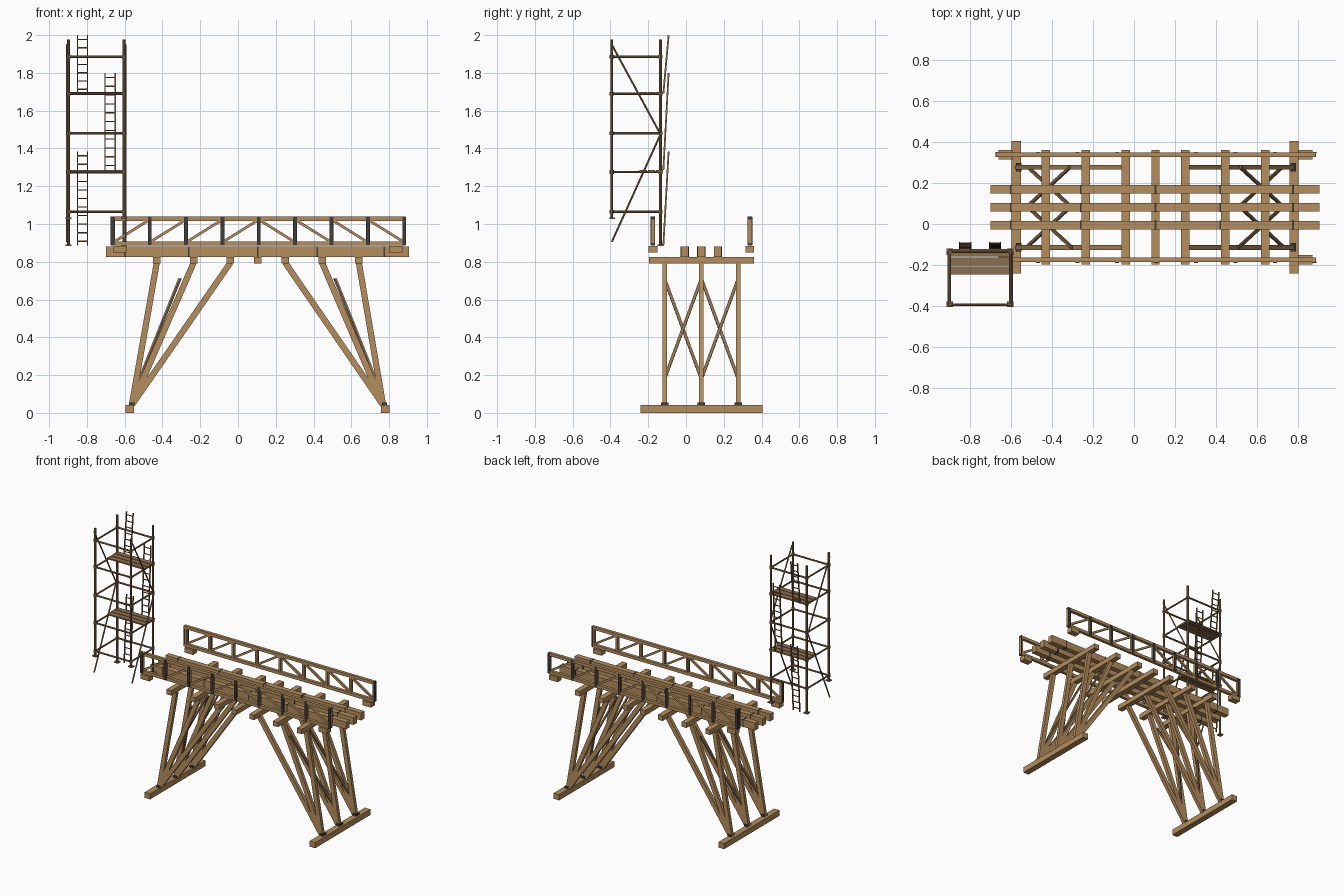
import bpy, bmesh
from mathutils import Vector, Matrix

if "Cube" in bpy.data.objects:
    bpy.data.objects.remove(bpy.data.objects["Cube"])


def material(name, col):
    m = bpy.data.materials.new(name)
    m.diffuse_color = (*col, 1)
    m.use_nodes = True
    m.node_tree.nodes["Principled BSDF"].inputs["Base Color"].default_value = m.diffuse_color
    return m


WOOD = material("timber", (0.46, 0.27, 0.11))
DARK = material("dark_timber", (0.27, 0.16, 0.075))
IRON = material("iron", (0.05, 0.045, 0.04))


class Part:
    """Collects boxes, beams and poles into one named object."""
    def __init__(self, name, mat):
        self.name, self.mat, self.bm = name, mat, bmesh.new()

    def box(self, lo, hi):
        lo, hi = Vector(lo), Vector(hi)
        mat = Matrix.Translation((lo + hi) / 2) @ Matrix.Diagonal((*(hi - lo), 1))
        bmesh.ops.create_cube(self.bm, size=1, matrix=mat)

    def frame(self, a, b, side):
        a, b = Vector(a), Vector(b)
        z = (b - a).normalized()
        y = (Vector(side) - z * z.dot(Vector(side))).normalized()
        x = y.cross(z)
        rot = Matrix((x, y, z)).transposed().to_4x4()
        return Matrix.Translation((a + b) / 2) @ rot, (b - a).length

    def beam(self, a, b, w, d, side=(0, 1, 0)):
        # d is measured along "side", w across it
        m, l = self.frame(a, b, side)
        bmesh.ops.create_cube(self.bm, size=1, matrix=m @ Matrix.Diagonal((w, d, l, 1)))

    def pole(self, a, b, r, n=8):
        d = Vector(b) - Vector(a)
        m, l = self.frame(a, b, (0, 1, 0) if abs(d.y) < 0.9 * d.length else (1, 0, 0))
        bmesh.ops.create_cone(self.bm, cap_ends=True, segments=n, radius1=r, radius2=r, depth=l, matrix=m)

    def done(self):
        me = bpy.data.meshes.new(self.name)
        self.bm.to_mesh(me)
        self.bm.free()
        me.materials.append(self.mat)
        ob = bpy.data.objects.new(self.name, me)
        bpy.context.collection.objects.link(ob)


YC = 0.0815                      # bridge centre line
ROWS = [YC - 0.195, YC, YC + 0.195]
BENTS = [(-0.574, 1, (-0.43, -0.235, -0.04)), (0.78, -1, (0.64, 0.445, 0.25))]

# Trestle legs on both ends: sill, fanned struts, iron shoes, cross braces
for (sx, s, tops), tag in zip(BENTS, ("left", "right")):
    sill = Part(tag + "_sill", WOOD)
    sill.box((sx - 0.0225, YC - 0.3235, 0), (sx + 0.0225, YC + 0.3235, 0.042))
    sill.done()
    struts, shoes = Part(tag + "_struts", WOOD), Part(tag + "_strut_shoes", IRON)
    for y in ROWS:
        for tx in tops:
            struts.beam((sx + s * 0.012, y, 0.042), (tx, y, 0.795), 0.032, 0.024)
        shoes.box((sx - 0.01 + s * 0.008, y - 0.02, 0.042), (sx + 0.018 + s * 0.008, y + 0.02, 0.056))
    struts.done()
    shoes.done()
    braces = Part(tag + "_cross_braces", DARK)
    lo, hi = (sx + s * 0.05, 0.18), (sx + s * 0.262, 0.71)
    for y0, y1 in zip(ROWS, ROWS[1:]):
        for off, (ya, yb) in ((0, (y0, y1)), (0.008 * s, (y1, y0))):
            braces.beam((lo[0] + off, ya, lo[1]), (hi[0] + off, yb, hi[1]), 0.016, 0.01, (-1, 0, 0.4 * s))
    braces.done()

# Cap beams across the bridge
caps = Part("cap_beams", WOOD)
for x in (-0.43, -0.235, -0.04, 0.105, 0.25, 0.445, 0.64):
    caps.box((x - 0.02, YC - 0.278, 0.79), (x + 0.02, YC + 0.278, 0.826))
caps.done()

# Long stringers with iron straps
stringers, straps = Part("stringers", WOOD), Part("stringer_straps", IRON)
for y in (YC - 0.0875, YC, YC + 0.0875):
    stringers.box((-0.70, y - 0.02, 0.826), (0.905, y + 0.02, 0.88))
    for x in (-0.60, -0.26, 0.105, 0.42, 0.775):
        straps.box((x - 0.004, y - 0.022, 0.824), (x + 0.004, y + 0.022, 0.882))
stringers.done()
straps.done()

# Side trusses with end blocks
XS = [-0.66 + 0.1925 * i for i in range(9)]
for tag, s in (("front", -1), ("back", 1)):
    y = YC + s * 0.2565
    blocks = Part(tag + "_truss_blocks", WOOD)
    for x in (-0.625, 0.835):
        blocks.box((x - 0.035, y - 0.023, 0.848), (x + 0.035, y + 0.023, 0.884))
    blocks.done()
    chords = Part(tag + "_truss_chords", WOOD)
    for z in (0.896, 1.028):
        chords.box((-0.672, y - 0.011, z - 0.011), (0.884, y + 0.011, z + 0.011))
    chords.done()
    web = Part(tag + "_truss_web", WOOD)
    plates = Part(tag + "_truss_plates", IRON)
    for i, x in enumerate(XS):
        web.box((x - 0.008, y - 0.009, 0.9), (x + 0.008, y + 0.009, 1.025))
        plates.box((x - 0.01, y + s * 0.008, 0.888), (x + 0.01, y + s * 0.014, 1.036))
        if i < 8:
            za, zb = (0.908, 1.018) if i < 4 else (1.018, 0.908)
            web.beam((x + 0.008, y, za), (XS[i + 1] - 0.008, y, zb), 0.014, 0.014)
    for x in (-0.673, 0.886):
        plates.box((x - 0.002, y - 0.012, 0.888), (x + 0.002, y + 0.012, 1.04))
    web.done()
    plates.done()

# Scaffold tower
X0, X1, Y0, Y1 = -0.897, -0.603, -0.393, -0.135
LEVELS = (1.065, 1.275, 1.48, 1.69, 1.885)
posts, feet = Part("scaffold_posts", DARK), Part("scaffold_feet", DARK)
rails, clamps = Part("scaffold_rails", DARK), Part("scaffold_clamps", DARK)
for x in (X0, X1):
    for y, zb in ((Y0, 1.028), (Y1, 0.885)):
        posts.pole((x, y, zb), (x, y, 1.977), 0.0075)
        feet.box((x - 0.016, y - 0.012 if y == Y0 else y - 0.016, zb - 0.002), (x + 0.016, y + 0.016, zb + 0.006))
        for z in LEVELS:
            clamps.pole((x, y, z - 0.01), (x, y, z + 0.01), 0.011)
for z in LEVELS:
    for y in (Y0, Y1):
        rails.pole((X0, y, z), (X1, y, z), 0.0065)
    for x in (X0, X1):
        rails.pole((x, Y0, z), (x, Y1, z), 0.006)
for p in (posts, feet, rails, clamps):
    p.done()

# Zigzag braces on both scaffold sides
zig = Part("scaffold_braces", DARK)
for x in (X0 - 0.008, X1 + 0.008):
    zig.pole((x, Y0, 1.95), (x, Y1, 1.475), 0.005, 6)
    zig.pole((x, Y1, 1.475), (x, Y0, 0.905), 0.005, 6)
zig.done()

# Plank platforms
planks = Part("scaffold_planks", DARK)
for z in (1.275, 1.69):
    for i in range(3):
        y = -0.245 + i * 0.043
        planks.box((X0 - 0.005, y, z), (X1 + 0.005, y + 0.038, z + 0.01))
planks.done()

# Ladders
for tag, x, z0, z1 in (("lower", -0.823, 0.885, 1.385), ("middle", -0.677, 1.285, 1.80), ("upper", -0.823, 1.69, 2.0)):
    lad = Part(tag + "_ladder", DARK)
    a, b = Vector((x, -0.12, z0 + 0.001)), Vector((x, -0.092, z1 - 0.001))
    for dx in (-0.027, 0.027):
        lad.beam(a + Vector((dx, 0, 0)), b + Vector((dx, 0, 0)), 0.006, 0.009)
    n = round((z1 - z0) / 0.046)
    for i in range(n):
        p = a.lerp(b, (i + 0.5) / n)
        lad.pole(p - Vector((0.027, 0, 0)), p + Vector((0.027, 0, 0)), 0.0035, 6)
    lad.done()
